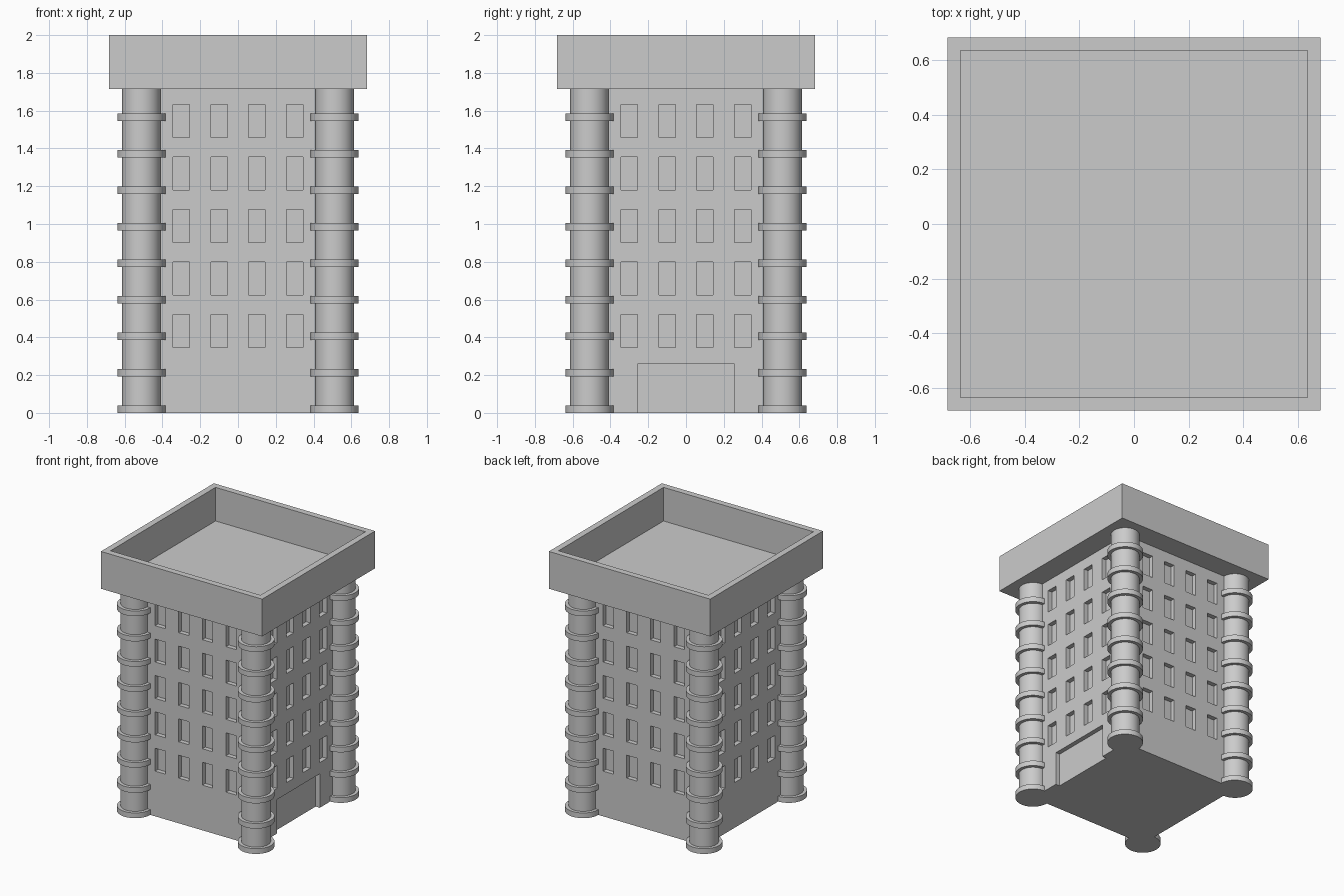
import bpy
import bmesh
import math
from mathutils import Matrix, Vector

cube = bpy.data.objects.get("Cube")
if cube:
    bpy.data.objects.remove(cube, do_unlink=True)

stone = bpy.data.materials.new("grey_stone")
stone.use_nodes = True
stone.diffuse_color = (0.6, 0.6, 0.6, 1)
bsdf = next(n for n in stone.node_tree.nodes if n.type == 'BSDF_PRINCIPLED')
bsdf.inputs["Base Color"].default_value = stone.diffuse_color

HALF = 0.511        # wall distance from the centre
ROOF_HALF = 0.682
EAVES = 1.715
TOP = 2.0
RECESS = 0.035      # depth of windows and doorway


def add_box(bm, centre, size, turn=Matrix()):
    matrix = turn @ Matrix.Translation(centre) @ Matrix.Diagonal((*size, 1))
    bmesh.ops.create_cube(bm, size=1, matrix=matrix)


def add_cylinder(bm, radius, bottom, height):
    bmesh.ops.create_cone(bm, cap_ends=True, segments=48, radius1=radius,
                          radius2=radius, depth=height,
                          matrix=Matrix.Translation((0, 0, bottom + height / 2)))


def make_object(name, bm):
    mesh = bpy.data.meshes.new(name)
    bm.to_mesh(mesh)
    bm.free()
    mesh.materials.append(stone)
    obj = bpy.data.objects.new(name, mesh)
    bpy.context.collection.objects.link(obj)
    return obj


def activate(obj):
    bpy.ops.object.select_all(action='DESELECT')
    obj.select_set(True)
    bpy.context.view_layer.objects.active = obj


def carve(obj, cutter_bm):
    cutter = make_object("cutter", cutter_bm)
    cutter.hide_render = True
    mod = obj.modifiers.new("carve", 'BOOLEAN')
    mod.operation = 'DIFFERENCE'
    mod.solver = 'EXACT'
    mod.object = cutter
    activate(obj)
    bpy.ops.object.modifier_apply(modifier=mod.name)
    bpy.data.objects.remove(cutter, do_unlink=True)


# Tower walls
bm = bmesh.new()
add_box(bm, (0, 0, EAVES / 2), (2 * HALF, 2 * HALF, EAVES))
walls = make_object("tower_walls", bm)

# Recessed windows on all four sides
cut = bmesh.new()
for side in range(4):
    turn = Matrix.Rotation(side * math.pi / 2, 4, 'Z')
    for floor in range(5):
        z = 0.433 + floor * 0.278
        for x in (-0.3, -0.1, 0.1, 0.3):
            add_box(cut, (x, -HALF, z), (0.087, 2 * RECESS, 0.175), turn)

# Wide doorway on the +x side, open at the ground
add_box(cut, (HALF, 0, 0.08), (2 * RECESS, 0.516, 0.36))
carve(walls, cut)

# Ringed corner columns
for x_name, x in (("left", HALF), ("right", -HALF)):
    for y_name, y in (("front", -HALF), ("back", HALF)):
        bm = bmesh.new()
        add_cylinder(bm, 0.102, 0, EAVES)
        for i in range(9):
            add_cylinder(bm, 0.127, i * 0.193, 0.04)
        column = make_object(f"{y_name}_{x_name}_column", bm)
        column.location = Vector((x, y, 0))
        activate(column)
        bpy.ops.object.shade_smooth_by_angle(angle=math.radians(30))

# Overhanging roof tray with a parapet
bm = bmesh.new()
add_box(bm, (0, 0, (EAVES + TOP) / 2), (2 * ROOF_HALF, 2 * ROOF_HALF, TOP - EAVES))
roof = make_object("roof_parapet", bm)
cut = bmesh.new()
add_box(cut, (0, 0, TOP), (1.268, 1.268, 0.514))
carve(roof, cut)
